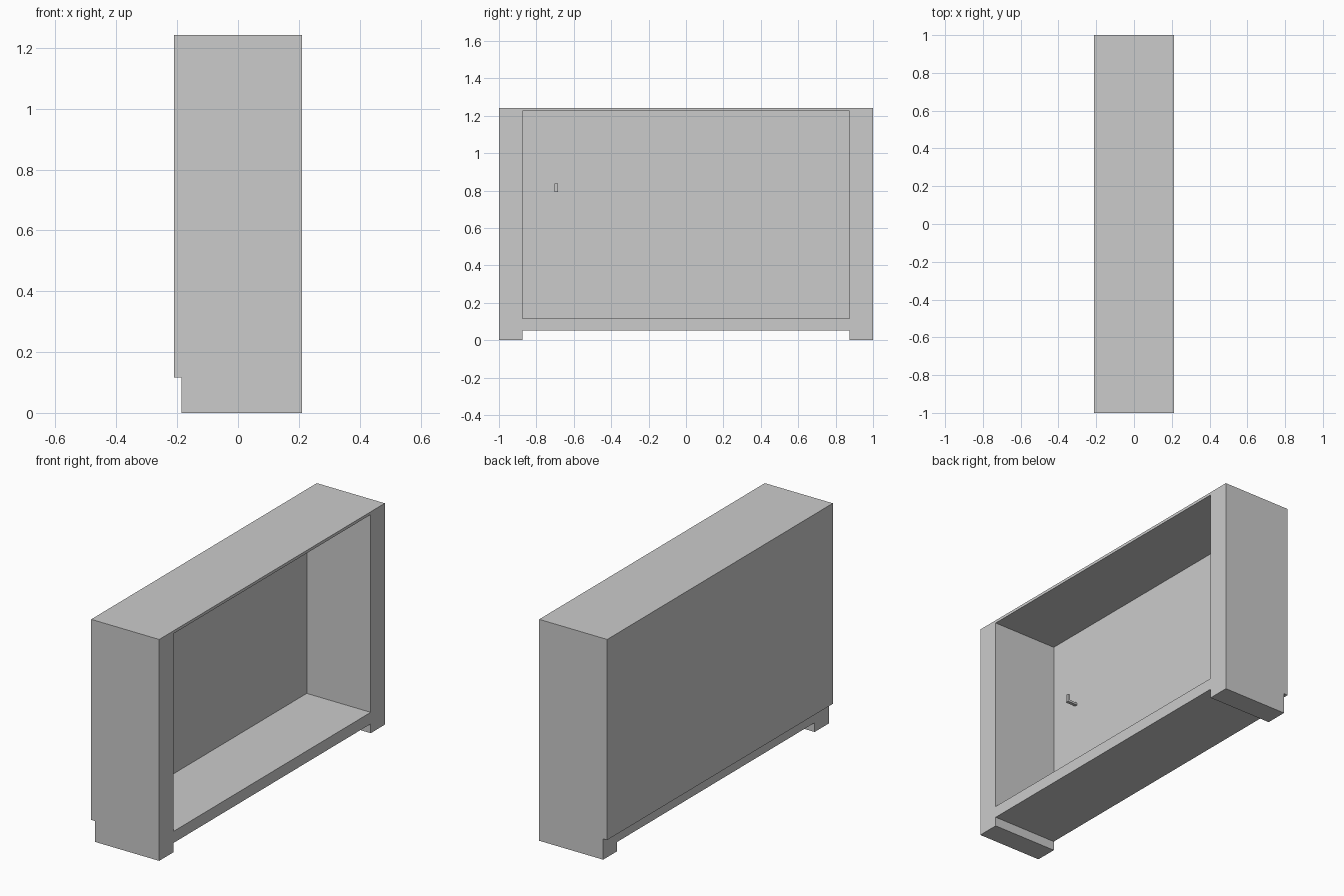
import bpy, bmesh

if "Cube" in bpy.data.objects:
    bpy.data.objects.remove(bpy.data.objects["Cube"])

H, D = 1.242, 0.211        # height, half depth
BACK = -0.186              # inner face of the rear panel
IN_Y, FLOOR = 0.875, 0.117 # inner half width, shelf height


def new_object(name, bm):
    bmesh.ops.recalc_face_normals(bm, faces=bm.faces)
    me = bpy.data.meshes.new(name)
    bm.to_mesh(me)
    bm.free()
    ob = bpy.data.objects.new(name, me)
    bpy.context.collection.objects.link(ob)
    return ob


def box(name, x, y, z):
    bm = bmesh.new()
    bmesh.ops.create_cube(bm, size=1)
    for v in bm.verts:
        v.co = [r[0] if c < 0 else r[1] for c, r in zip(v.co, (x, y, z))]
    return new_object(name, bm)


# Rear panel, hanging down only to shelf height
box("rear_panel", (-D, BACK), (-1, 1), (FLOOR, H))

# Side walls that reach the ground as feet
for name, s in (("left_side_wall", -1), ("right_side_wall", 1)):
    box(name, (BACK, D), sorted((s * IN_Y, s)), (0, H))

# Thin top board and thicker bottom board
box("top_board", (BACK, D), (-IN_Y, IN_Y), (1.226, H))
box("bottom_board", (BACK, D), (-IN_Y, IN_Y), (0.052, FLOOR))

# L-shaped hook on the inside of the rear panel
profile = [(BACK, 0.793), (-0.124, 0.793), (-0.124, 0.838),
           (-0.136, 0.838), (-0.136, 0.805), (BACK, 0.805)]
bm = bmesh.new()
face = bm.faces.new([bm.verts.new((x, -0.702, z)) for x, z in profile])
ext = bmesh.ops.extrude_face_region(bm, geom=[face], use_keep_orig=True)
moved = [g for g in ext["geom"] if isinstance(g, bmesh.types.BMVert)]
bmesh.ops.translate(bm, verts=moved, vec=(0, 0.018, 0))
new_object("inner_hook", bm)
